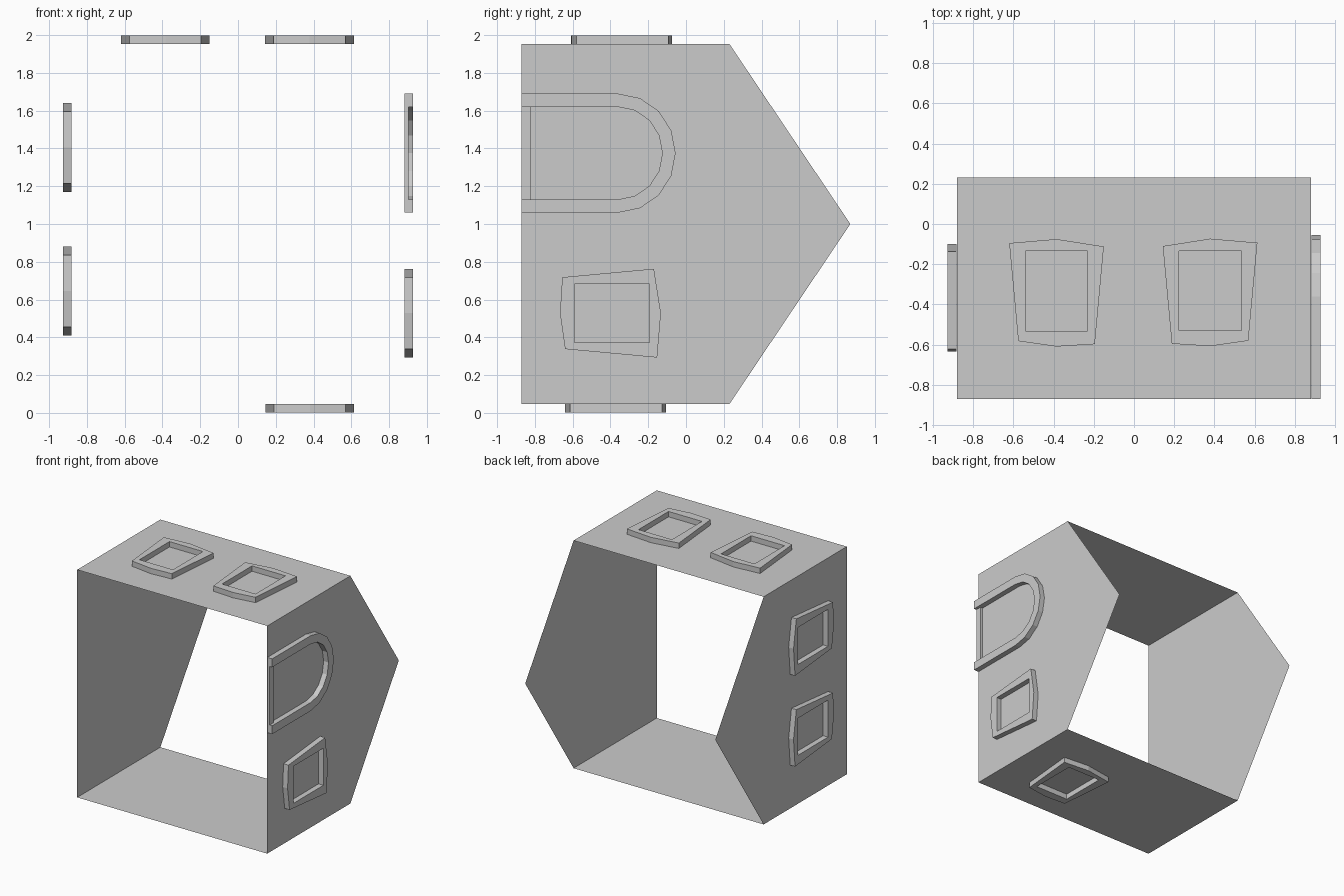
import bpy, bmesh, math
from mathutils import Matrix, Vector

cube = bpy.data.objects.get("Cube")
if cube:
    bpy.data.objects.remove(cube)

grey = bpy.data.materials.new("plain_grey")
grey.use_nodes = True
GREY = (0.6, 0.6, 0.6, 1)
grey.diffuse_color = GREY
grey.node_tree.nodes["Principled BSDF"].inputs["Base Color"].default_value = GREY

HALF, FRONT, EAVE, APEX = 0.88, -0.87, 0.23, 0.87
LOW, HIGH = 0.047, 1.953
DEPTH = 0.045


def finish(name, bm):
    mesh = bpy.data.meshes.new(name)
    bm.to_mesh(mesh)
    bm.free()
    mesh.materials.append(grey)
    obj = bpy.data.objects.new(name, mesh)
    bpy.context.collection.objects.link(obj)
    return obj


def panel(name, points, outward):
    """Single thin sheet facing the given direction."""
    bm = bmesh.new()
    face = bm.faces.new([bm.verts.new(p) for p in points])
    face.normal_update()
    if face.normal.dot(Vector(outward)) < 0:
        face.normal_flip()
    return finish(name, bm)


def relief(name, loops, depth, matrix):
    """Fill flat outlines (later loops are holes) and raise them."""
    bm = bmesh.new()
    edges = []
    for loop in loops:
        verts = [bm.verts.new((u, v, 0.0)) for u, v in loop]
        edges += [bm.edges.new((a, b)) for a, b in zip(verts, verts[1:] + verts[:1])]
    bmesh.ops.triangle_fill(bm, use_beauty=True, edges=edges)
    out = bmesh.ops.extrude_face_region(bm, geom=bm.faces[:], use_keep_orig=True)
    top = [g for g in out["geom"] if isinstance(g, bmesh.types.BMVert)]
    bmesh.ops.translate(bm, verts=top, vec=(0, 0, depth))
    bm.transform(matrix)
    bmesh.ops.recalc_face_normals(bm, faces=bm.faces[:])
    return finish(name, bm)


def placed(u_axis, normal, origin):
    """Local u, v, height to world; v always runs front to back."""
    m = Matrix((u_axis, (0, 1, 0), normal)).transposed().to_4x4()
    m.translation = Vector(origin) + Vector(normal) * 0.001
    return m


# Open shell: roof, floor and two pointed side walls
for name, z, n in (("roof_panel", HIGH, 1), ("floor_panel", LOW, -1)):
    panel(name, [(-HALF, FRONT, z), (HALF, FRONT, z), (HALF, EAVE, z), (-HALF, EAVE, z)], (0, 0, n))
profile = [(FRONT, LOW), (EAVE, LOW), (APEX, 1.0), (EAVE, HIGH), (FRONT, HIGH)]
for name, s in (("left_wall", 1), ("right_wall", -1)):
    panel(name, [(s * HALF, y, z) for y, z in profile], (s, 0, 0))

# Crooked window frames, wide at the back
outer = [(-0.235, 0.247), (0, 0.267), (0.235, 0.23), (0.19, -0.255), (0, -0.267), (-0.19, -0.24)]
hole = [(-0.155, -0.19), (0.155, -0.19), (0.155, 0.207), (-0.155, 0.207)]
X, Z = Vector((1, 0, 0)), Vector((0, 0, 1))
windows = [
    ("roof_window_right", X, Z, (-0.385, -0.342, HIGH)),
    ("roof_window_left", -X, Z, (0.378, -0.34, HIGH)),
    ("floor_window", -X, -Z, (0.38, -0.373, LOW)),
    ("left_wall_window", Z, X, (HALF, -0.4, 0.528)),
    ("right_wall_window_upper", Z, -X, (-HALF, -0.367, 1.405)),
    ("right_wall_window_lower", Z, -X, (-HALF, -0.367, 0.645)),
]
for name, u_axis, normal, origin in windows:
    relief(name, [outer, hole], DEPTH, placed(u_axis, normal, origin))

# Arched doorway lying on its side, with a low threshold at the front edge
door = placed(Z, X, (HALF, 0, 1.375))
CENTRE, SILL = -0.36, -0.82


def arch(rv, ru):
    angles = [math.pi * i / 8 for i in range(9)]
    return [(ru * math.cos(a), CENTRE + rv * math.sin(a)) for a in angles]


big, small = arch(0.305, 0.315), arch(0.235, 0.245)
relief("door_frame", [[(0.315, FRONT)] + big + [(-0.315, FRONT), (-0.245, FRONT)]
                      + small[::-1] + [(0.245, FRONT)]], DEPTH, door)
relief("door_threshold", [[(-0.245, FRONT), (0.245, FRONT), (0.245, SILL), (-0.245, SILL)]],
       0.022, door)
